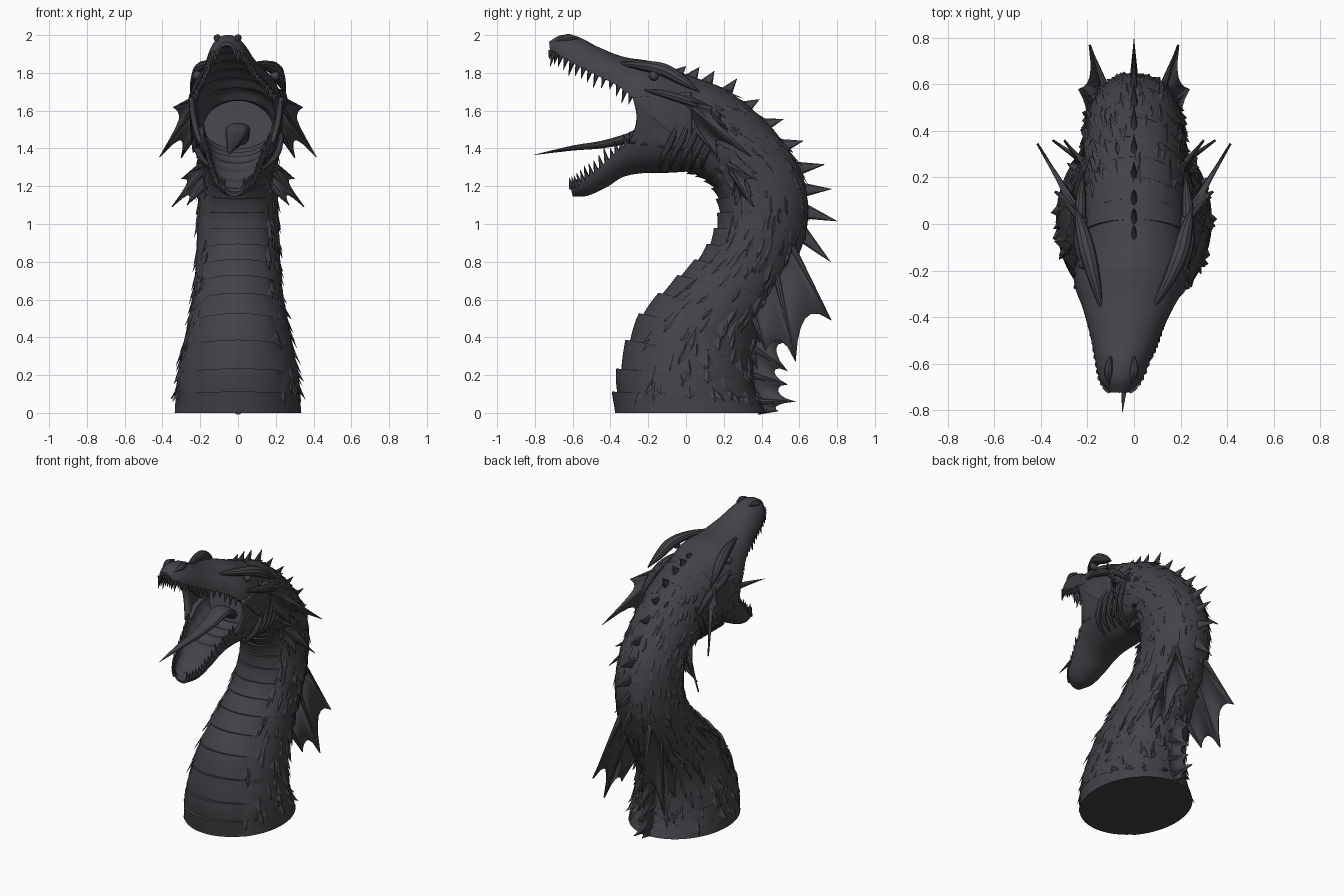
import bpy, bmesh, math, random
from mathutils import Vector, Matrix

if "Cube" in bpy.data.objects:
    bpy.data.objects.remove(bpy.data.objects["Cube"])

random.seed(4)
mat = bpy.data.materials.new("dark slate")
mat.diffuse_color = (0.056, 0.055, 0.064, 1)
mat.use_nodes = True
mat.node_tree.nodes["Principled BSDF"].inputs["Base Color"].default_value = mat.diffuse_color


def finish(name, bm, angle=32, thick=0):
    bmesh.ops.recalc_face_normals(bm, faces=bm.faces)
    me = bpy.data.meshes.new(name)
    bm.to_mesh(me)
    bm.free()
    me.materials.append(mat)
    me.shade_smooth()
    me.set_sharp_from_angle(angle=math.radians(angle))
    ob = bpy.data.objects.new(name, me)
    bpy.context.collection.objects.link(ob)
    if thick:
        m = ob.modifiers.new("thickness", 'SOLIDIFY')
        m.thickness, m.offset = thick, 0
    return ob


def spline(pts, t):
    """Catmull-Rom through tuples, t in 0..1"""
    f = min(max(t, 0), 1) * (len(pts) - 1)
    i = min(int(f), len(pts) - 2)
    u = f - i
    b, c = pts[i], pts[i + 1]
    a = pts[i - 1] if i else [2 * p - q for p, q in zip(b, c)]
    d = pts[i + 2] if i + 2 < len(pts) else [2 * q - p for p, q in zip(b, c)]
    return [0.5 * (2 * q + (r - p) * u + (2 * p - 5 * q + 4 * r - s) * u * u
                   + (3 * q - p - 3 * r + s) * u ** 3) for p, q, r, s in zip(a, b, c, d)]


def loft(bm, rings):
    vs = [[bm.verts.new(p) for p in r] for r in rings]
    n = len(vs[0])
    for r0, r1 in zip(vs, vs[1:]):
        for j in range(n):
            bm.faces.new((r0[j], r0[(j + 1) % n], r1[(j + 1) % n], r1[j]))
    bm.faces.new(vs[0])
    bm.faces.new(vs[-1][::-1])


def tube(bm, pts, steps=20, sides=10, flat=1.0):
    """Tapered tube through (x, y, z, radius)"""
    rings = []
    for i in range(steps + 1):
        t = i / steps
        p = spline(pts, t)
        d = Vector(spline(pts, t + .01)[:3]) - Vector(spline(pts, t - .01)[:3])
        q = d.to_track_quat('Z', 'Y')
        r = max(p[3], .001)
        rings.append([Vector(p[:3]) + q @ Vector((r * math.cos(a), r * flat * math.sin(a), 0))
                      for a in (2 * math.pi * k / sides for k in range(sides))])
    loft(bm, rings)


def spike(bm, base, tip, r, flat=1.0, sides=8):
    base, tip = Vector(base), Vector(tip)
    d = tip - base
    m = (Matrix.Translation((base + tip) / 2) @ d.to_track_quat('Z', 'Y').to_matrix().to_4x4()
         @ Matrix.Diagonal((flat, 1, 1, 1)))
    bmesh.ops.create_cone(bm, cap_ends=True, segments=sides, radius1=r, radius2=.001,
                          depth=d.length, matrix=m)


# Neck: front y,z / back y,z / half width
NECK = [(-.385, 0, .42, 0, .335), (-.355, .22, .36, .16, .32), (-.25, .5, .37, .36, .275),
        (-.06, .70, .47, .57, .238), (.10, .86, .575, .78, .222), (.17, 1.02, .645, 1.02, .215),
        (.16, 1.16, .62, 1.25, .21), (.09, 1.24, .51, 1.44, .21), (0, 1.275, .36, 1.60, .215),
        (-.06, 1.30, .19, 1.72, .22), (-.11, 1.37, .02, 1.785, .225)]
SCUTES = 19


def neck_point(t, a, scale=1.0):
    fy, fz, by, bz, w = spline(NECK, t)
    c, f = Vector((0, (fy + by) / 2, (fz + bz) / 2)), Vector((0, (fy - by) / 2, (fz - bz) / 2))
    return c + scale * (f * math.cos(a) + Vector((w * math.sin(a), 0, 0)))


bm = bmesh.new()
rings = []
for s in range(SCUTES):                      # overlapping belly plates
    for fr in (0, .25, .5, .75, .93, .999):
        t = (s + fr) / SCUTES
        ring = []
        for k in range(72):
            a = 2 * math.pi * k / 72
            off = min(a, 2 * math.pi - a)
            belly = off < .72
            bump = (.075 * fr - .025) * (1 - .5 * (off / .72) ** 2) if belly else 0
            if not belly and .02 < t:
                bump = random.uniform(-.008, .008)
            ring.append(neck_point(t, a, 1 + bump))
        rings.append(ring)
for p in rings[0]:
    p.z = 0
loft(bm, rings)
finish("neck", bm, 25)

# Ragged scales over the sides and back
bm = bmesh.new()
for i in range(420):
    t, a = random.uniform(.04, .9), random.uniform(.8, 2 * math.pi - .8)
    da, dt = random.uniform(.05, .11), random.uniform(.015, .035)
    sk = random.uniform(-.08, .08)
    l, r = neck_point(t, a - da, .99), neck_point(t, a + da, .99)
    top = neck_point(t + dt, a, .99)
    tip = neck_point(t - dt, a + sk, random.uniform(1.04, 1.09))
    l, r, top, tip = (bm.verts.new(p) for p in (l, r, top, tip))
    for f in ((l, top, tip), (top, r, tip), (r, l, tip), (l, r, top)):
        bm.faces.new(f)
finish("neck_scales", bm, 15)

# Jaws: outer ridge y,z / lip y,z / half width
UPPER = [(.12, 1.75, -.02, 1.44, .22), (-.05, 1.81, -.15, 1.54, .245), (-.18, 1.86, -.26, 1.65, .24),
         (-.33, 1.885, -.36, 1.73, .195), (-.46, 1.935, -.48, 1.79, .15), (-.57, 1.99, -.58, 1.84, .12),
         (-.66, 2.0, -.67, 1.89, .09), (-.725, 1.965, -.72, 1.915, .045)]
LOWER = [(.05, 1.28, -.02, 1.53, .215), (-.12, 1.27, -.17, 1.50, .22), (-.22, 1.27, -.29, 1.44, .19),
         (-.33, 1.25, -.38, 1.37, .16), (-.42, 1.195, -.48, 1.28, .13), (-.52, 1.15, -.56, 1.22, .10),
         (-.60, 1.145, -.61, 1.19, .05)]


def jaw_point(st, t, th, sx, sv, yaw):
    ty, tz, ey, ez, w = spline(st, t)
    v = sv * math.sin(th)
    y = ey + v * (ty - ey)
    return Vector((sx * w * math.cos(th) - yaw * max(0, -y - .1), y, ez + v * (tz - ez)))


for name, st, yaw in (("upper_jaw", UPPER, .1), ("lower_jaw", LOWER, .04)):
    bm = bmesh.new()
    rings = []
    for i in range(49):
        t = i / 48
        ripple = .45 + .12 * abs(math.sin(i * .55))      # palate ridges
        rings.append([jaw_point(st, t, math.pi * k / 24, 1, 1, yaw) for k in range(25)]
                     + [jaw_point(st, t, math.pi * (1 - k / 16), .82, ripple, yaw) for k in range(17)])
    loft(bm, rings)
    finish(name, bm, 40)
    # Teeth along the lip
    bm = bmesh.new()
    sign = -1 if st is UPPER else 1
    for i in range(15):
        t = .33 + .65 * i / 14
        for th in (0, math.pi):
            b = jaw_point(st, t, th, .92, 1, yaw)
            n = random.uniform(.04, .065) * (1.25 if i % 4 == 1 else 1)
            b.z -= sign * .008
            spike(bm, b, b + Vector((0, -.25 * n, sign * n)), .015, 1, 6)
    finish(name + "_teeth", bm)

# Tongue
bm = bmesh.new()
tube(bm, [(0, -.05, 1.42, .05), (0, -.18, 1.5, .065), (-.015, -.3, 1.455, .05), (-.025, -.45, 1.42, .036),
          (-.035, -.6, 1.402, .024), (-.05, -.81, 1.365, .001)], 30, 12, .55)
finish("tongue", bm)

# Cheek skin between the jaws
for sx in (-1, 1):
    bm = bmesh.new()
    g = []
    for i in range(9):
        s, row = i / 8, []
        for j in range(11):
            t = j / 10
            u = Vector((.235, -.28, 1.67)).lerp(Vector((.22, .03, 1.70)), s)
            l = Vector((.185, -.30, 1.43)).lerp(Vector((.215, .03, 1.38)), s)
            p = u.lerp(l, t)
            p.x = sx * (p.x + .012 * math.sin(math.pi * t) + .006 * math.cos(i * math.pi)) - .01
            p.y += .03 * math.sin(math.pi * t) * (1 - s)
            row.append(bm.verts.new(p))
        g.append(row)
    for i in range(8):
        for j in range(10):
            bm.faces.new((g[i][j], g[i + 1][j], g[i + 1][j + 1], g[i][j + 1]))
    finish("cheek", bm, 40, .02)

    # Throat folds and jaw line
    bm = bmesh.new()
    for k in range(5):
        o = .055 * k
        tube(bm, [(sx * .2, -.04 + o, 1.58, .006), (sx * .225, -.07 + o, 1.46, .017),
                  (sx * .2, -.12 + o, 1.36, .016), (sx * .13, -.14 + o, 1.29, .006)], 14, 8)
    finish("throat_folds", bm)

    # Brow, eye and nostril
    bm = bmesh.new()
    tube(bm, [(sx * .11 - .03, -.36, 1.85, .008), (sx * .16 - .01, -.24, 1.84, .026),
              (sx * .20, -.12, 1.815, .036), (sx * .225, -.02, 1.76, .028), (sx * .25, .07, 1.70, .004)], 20, 10)
    tube(bm, [(sx * .21, -.22, 1.71, .008), (sx * .235, -.08, 1.68, .024),
              (sx * .23, .08, 1.62, .024), (sx * .22, .22, 1.5, .004)], 20, 10)
    tube(bm, [(sx * .05 - .05, -.57, 1.985, .006), (sx * .055 - .055, -.63, 1.985, .02),
              (sx * .045 - .06, -.69, 1.965, .006)], 10, 8)
    finish("brow_ridge", bm)
    bm = bmesh.new()
    bmesh.ops.create_uvsphere(bm, u_segments=14, v_segments=8, radius=.026,
                              matrix=Matrix.Translation((sx * .205 - .01, -.17, 1.785)))
    finish("eye", bm)


# Webbed fins: ribs are (root, tip) pairs
def fin(name, ribs, sx, notch=.6):
    ribs = [[Vector((sx * p[0], p[1], p[2])) for p in r] for r in ribs]
    bm = bmesh.new()
    for (r0, t0), (r1, t1) in zip(ribs, ribs[1:]):
        mid = (r0 + r1) / 2
        edge = []
        for k in range(7):                    # scalloped edge between tips
            u = k / 6
            o, q = r0.lerp(r1, u), t0.lerp(t1, u)
            edge.append((bm.verts.new(o), bm.verts.new(o.lerp(q, 1 - (1 - notch) * math.sin(math.pi * u) ** .7))))
        for a, b in zip(edge, edge[1:]):
            bm.faces.new((a[0], a[1], b[1], b[0]))
    finish(name, bm, 40, .01)
    bm = bmesh.new()
    for r, t in ribs:
        spike(bm, r, t, .02, 1, 8)
    finish(name + "_ribs", bm)


for sx in (-1, 1):
    fin("ear_fin", [((.21, 0, 1.67), (.34, .14, 1.62)), ((.21, .01, 1.64), (.415, .345, 1.355)),
                    ((.2, .04, 1.52), (.30, .17, 1.35))], sx)
    fin("gill_fin", [((.18, .22, 1.32), (.30, .36, 1.24)), ((.18, .24, 1.28), (.35, .36, 1.09)),
                     ((.18, .27, 1.2), (.27, .26, 1.10))], sx)
    fin("back_fin", [((.11, .55, .90), (.19, .77, .49)), ((.13, .48, .72), (.235, .58, .27)),
                     ((.15, .36, .5), (.21, .42, .33))], sx, .72)

# Low fin on the centre of the back
fin("tail_fin", [((0, .38, .52), (0, .55, .36)), ((0, .33, .36), (0, .54, .22)),
                 ((0, .34, .2), (0, .54, .15)), ((0, .37, .06), (0, .58, .06)),
                 ((0, .38, .01), (0, .49, .01))], 1, .65)

# Dorsal spines: base y,z / tip y,z
SPINES = [(-.06, 1.78, 0, 1.835), (.02, 1.76, .07, 1.83), (.10, 1.73, .15, 1.81), (.20, 1.68, .27, 1.77),
          (.30, 1.61, .39, 1.66), (.40, 1.52, .515, 1.555), (.50, 1.41, .62, 1.44), (.57, 1.29, .735, 1.315),
          (.605, 1.18, .77, 1.185), (.62, 1.07, .80, 1.015), (.61, .95, .765, .80)]
bm = bmesh.new()
for by, bz, ty, tz in SPINES:
    spike(bm, (0, by, bz), (0, ty, tz), .042, .45)
finish("dorsal_spines", bm)
